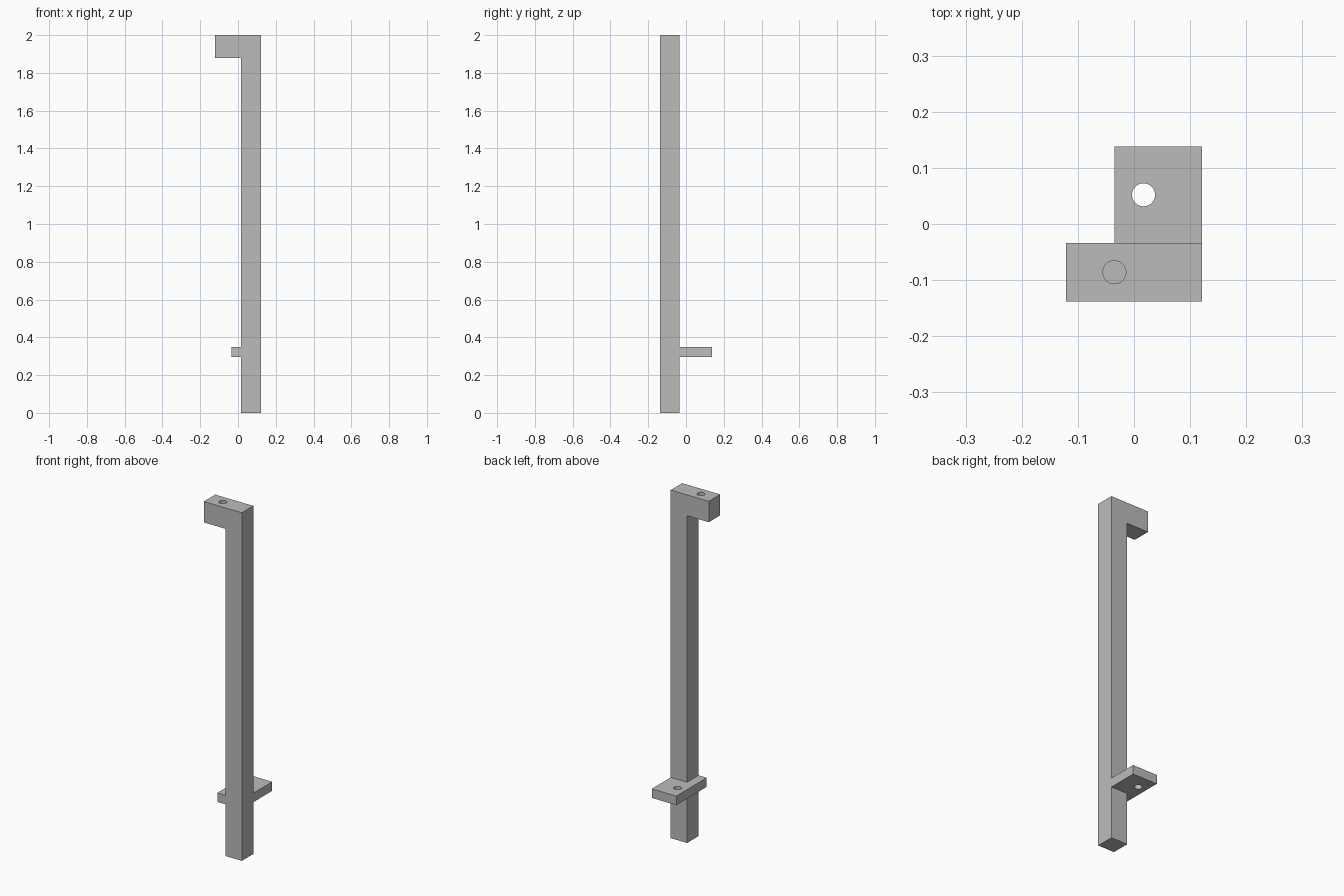
import bpy
import bmesh
from mathutils import Vector

cube = bpy.data.objects.get("Cube")
if cube:
    bpy.data.objects.remove(cube, do_unlink=True)

grey = bpy.data.materials.new("plain grey")
grey.use_nodes = True
grey.diffuse_color = (0.5, 0.5, 0.5, 1)
grey.node_tree.nodes["Principled BSDF"].inputs["Base Color"].default_value = grey.diffuse_color

# Shared edges of the parts
LEFT, POST_X, SHELF_X, ARM_X = 0.121, 0.017, -0.035, -0.121
FRONT, POST_Y, BACK = -0.138, -0.034, 0.138
TOP, ARM_Z = 2.0, 1.88
SHELF_LOW, SHELF_HIGH = 0.297, 0.349


def prism(name, outline, offset):
    """Extrude a closed planar outline along an offset vector."""
    bm = bmesh.new()
    face = bm.faces.new([bm.verts.new(p) for p in outline])
    moved = bmesh.ops.extrude_face_region(bm, geom=[face])["geom"]
    bmesh.ops.translate(bm, vec=Vector(offset),
                        verts=[g for g in moved if isinstance(g, bmesh.types.BMVert)])
    bmesh.ops.recalc_face_normals(bm, faces=bm.faces)
    mesh = bpy.data.meshes.new(name)
    bm.to_mesh(mesh)
    bm.free()
    mesh.materials.append(grey)
    obj = bpy.data.objects.new(name, mesh)
    bpy.context.collection.objects.link(obj)
    return obj


def drill(obj, x, y, low, high, radius=0.0205):
    """Cut a round vertical hole between two heights."""
    bpy.ops.mesh.primitive_cylinder_add(vertices=48, radius=radius, depth=high - low,
                                        location=(x, y, (low + high) / 2))
    cutter = bpy.context.object
    cutter.name = "hole_cutter"
    cutter.hide_render = True
    cutter.data.materials.append(grey)
    mod = obj.modifiers.new("hole", "BOOLEAN")
    mod.operation = "DIFFERENCE"
    mod.solver = "EXACT"
    mod.object = cutter
    bpy.ops.object.select_all(action="DESELECT")
    bpy.context.view_layer.objects.active = obj
    obj.select_set(True)
    bpy.ops.object.modifier_apply(modifier=mod.name)
    bpy.data.objects.remove(cutter, do_unlink=True)
    bpy.ops.object.shade_smooth_by_angle(angle=0.5)


# Upright post with the arm at its top, as one hooked profile
profile = [(LEFT, 0), (LEFT, TOP), (ARM_X, TOP), (ARM_X, ARM_Z), (POST_X, ARM_Z), (POST_X, 0)]
post = prism("post_with_arm", [(x, FRONT, z) for x, z in profile], (0, POST_Y - FRONT, 0))
drill(post, SHELF_X, -0.086, TOP - 0.086, TOP + 0.05)

# Shelf plate wrapping the back and the right side of the post
plan = [(LEFT, BACK), (SHELF_X, BACK), (SHELF_X, FRONT), (POST_X, FRONT),
        (POST_X, POST_Y), (LEFT, POST_Y)]
shelf = prism("shelf_plate", [(x, y, SHELF_LOW) for x, y in plan], (0, 0, SHELF_HIGH - SHELF_LOW))
drill(shelf, POST_X, 0.052, SHELF_LOW - 0.05, SHELF_HIGH + 0.05)
